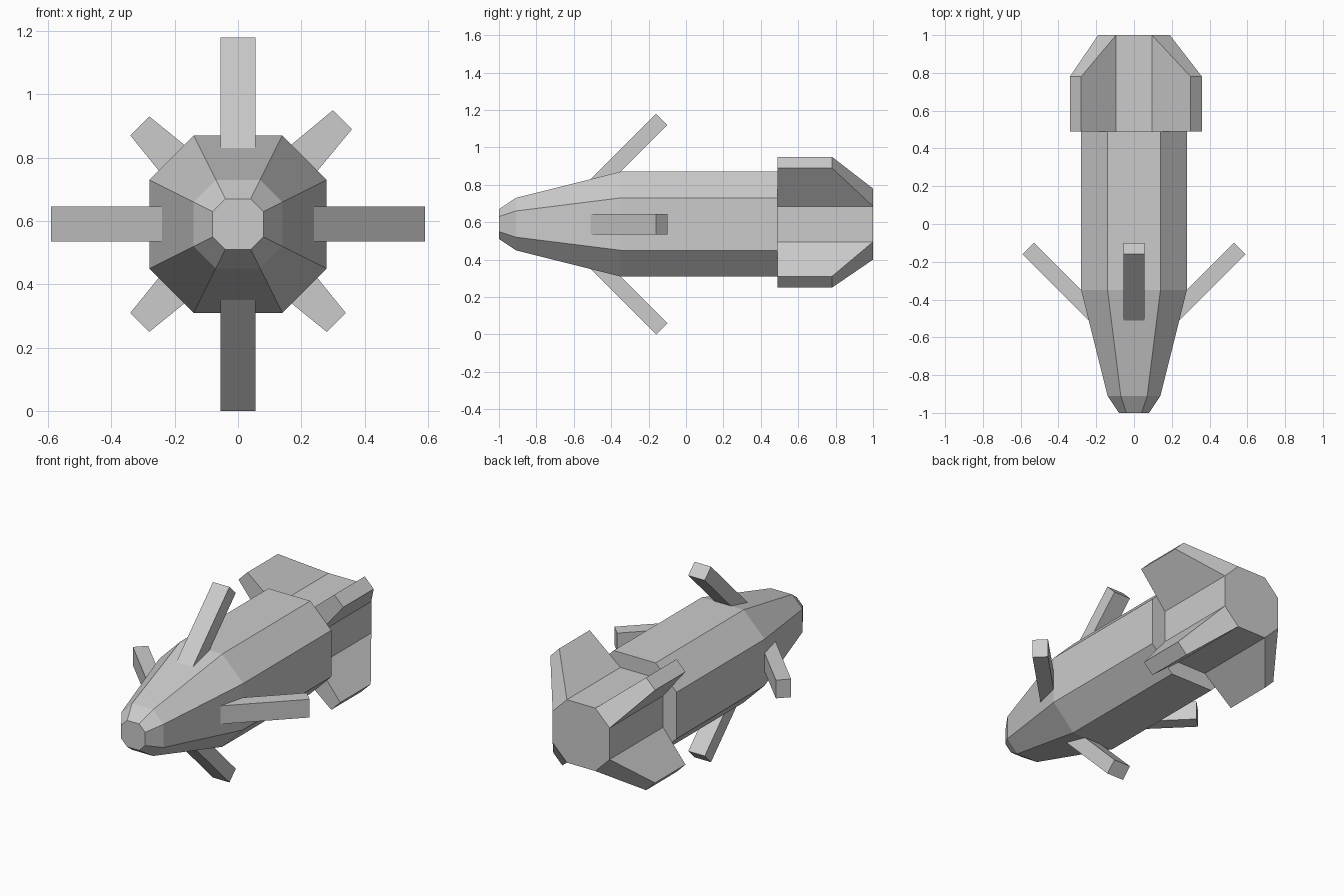
import bpy, bmesh, math
from mathutils import Matrix, Vector

if "Cube" in bpy.data.objects:
    bpy.data.objects.remove(bpy.data.objects["Cube"])

CZ = 0.59  # height of the ship's long axis
OCT = [(1, .5), (.5, 1), (-.5, 1), (-1, .5), (-1, -.5), (-.5, -1), (.5, -1), (1, -.5)]


def finish(bm, name):
    bmesh.ops.recalc_face_normals(bm, faces=bm.faces[:])
    mesh = bpy.data.meshes.new(name)
    bm.to_mesh(mesh)
    bm.free()
    obj = bpy.data.objects.new(name, mesh)
    bpy.context.collection.objects.link(obj)
    return obj


# Hull: octagonal rings (y, half width) from nose to stepped-in tail core
bm = bmesh.new()
sections = [(-1, .08), (-.91, .14), (-.35, .28), (.49, .28), (.49, .19), (1, .19)]
rings = [[bm.verts.new((x * r, y, CZ + z * r)) for x, z in OCT] for y, r in sections]
last = len(rings) - 2
for i in range(last + 1):
    a, b = rings[i], rings[i + 1]
    for k in range(8):
        n = (k + 1) % 8
        if i == last and k % 2 == 0:
            continue  # diagonal tail faces become fins
        bm.faces.new((a[k], a[n], b[n], b[k]))
bm.faces.new(rings[0])
bm.faces.new(rings[-1])

# Tail fins: tapered extrusions of the four diagonal tail faces
for k in range(0, 8, 2):
    n = k + 1
    extra = .02 if k == 0 else 0
    inner = [rings[-2][k], rings[-2][n], rings[-1][n], rings[-1][k]]
    outer = []
    for j, y in ((k, .49), (n, .49), (n, .78), (k, .78)):
        x, z = (math.copysign((.34 if abs(c) == 1 else .28) + extra, c) for c in OCT[j])
        outer.append(bm.verts.new((x, y, CZ + z)))
    bm.faces.new(outer)
    for j in range(4):
        m = (j + 1) % 4
        bm.faces.new((inner[j], inner[m], outer[m], outer[j]))
finish(bm, "hull_with_tail_fins")

# Swept-back nose struts: one side profile (y, radius), repeated around the axis
PROFILE = [(-.54, .21), (-.16, .59), (-.10, .53), (-.43, .20)]
for k, side in enumerate(("top", "right", "bottom", "left")):
    bm = bmesh.new()
    face = bm.faces.new([bm.verts.new((-.055, y, r)) for y, r in PROFILE])
    ext = bmesh.ops.extrude_face_region(bm, geom=[face])
    moved = [v for v in ext["geom"] if isinstance(v, bmesh.types.BMVert)]
    bmesh.ops.translate(bm, verts=moved, vec=Vector((.11, 0, 0)))
    if len(bm.faces) < 6:
        bm.faces.new([v for v in bm.verts if v not in moved])
    turn = Matrix.Translation((0, 0, CZ)) @ Matrix.Rotation(k * math.pi / 2, 4, 'Y')
    bmesh.ops.transform(bm, matrix=turn, verts=bm.verts[:])
    finish(bm, side + "_nose_strut")
